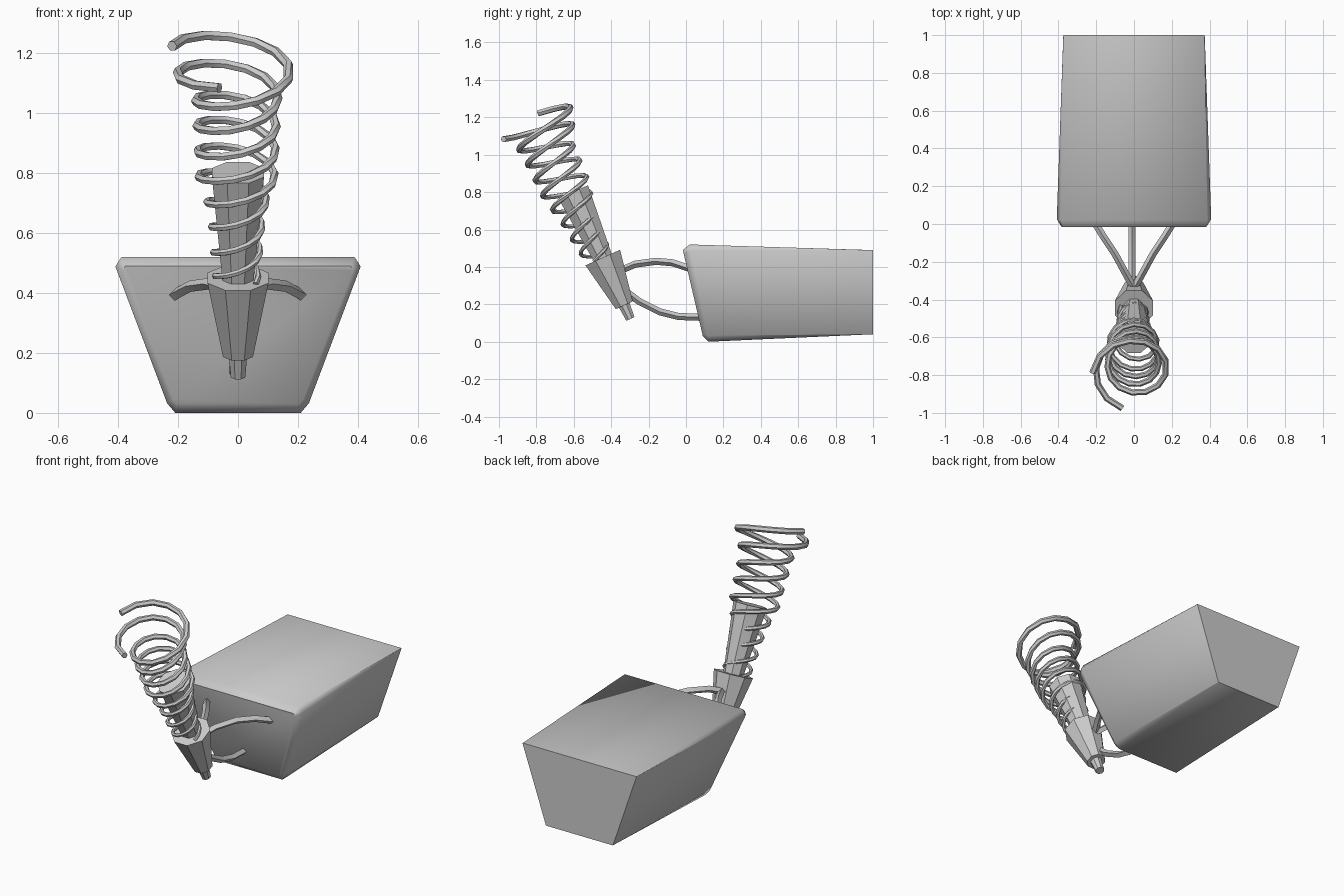
import bpy, bmesh
from math import sin, cos, pi, radians
from mathutils import Vector

cube = bpy.data.objects.get("Cube")
if cube:
    bpy.data.objects.remove(cube, do_unlink=True)

grey = bpy.data.materials.new("plain grey")
grey.use_nodes = True
grey.diffuse_color = (0.6, 0.6, 0.6, 1)
grey.node_tree.nodes["Principled BSDF"].inputs["Base Color"].default_value = (0.6, 0.6, 0.6, 1)

# Leaning axis shared by the cone, shaft and springs
ORIGIN = Vector((0, -0.445, 0.45))
AXIS = Vector((0, -0.41, 0.91)).normalized()
SIDE = Vector((1, 0, 0))
BACK = AXIS.cross(SIDE) * -1
if BACK.y < 0:
    BACK = -BACK


def on_axis(t, x=0, back=0):
    return ORIGIN + AXIS * t + SIDE * x + BACK * back


def smooth(obj, angle):
    bpy.ops.object.select_all(action='DESELECT')
    obj.select_set(True)
    bpy.context.view_layer.objects.active = obj
    bpy.ops.object.shade_smooth_by_angle(angle=radians(angle))


def loft(name, rings, angle):
    """Skin a list of equal point rings and cap both ends."""
    bm = bmesh.new()
    loops = [[bm.verts.new(p) for p in ring] for ring in rings]
    for a, b in zip(loops, loops[1:]):
        for i in range(len(a)):
            j = (i + 1) % len(a)
            bm.faces.new((a[i], a[j], b[j], b[i]))
    bm.faces.new(loops[0])
    bm.faces.new(loops[-1])
    bmesh.ops.recalc_face_normals(bm, faces=bm.faces)
    mesh = bpy.data.meshes.new(name)
    bm.to_mesh(mesh)
    bm.free()
    mesh.materials.append(grey)
    obj = bpy.data.objects.new(name, mesh)
    bpy.context.collection.objects.link(obj)
    smooth(obj, angle)
    return obj


def wire(name, points, radii, roundness):
    """Sweep a capped tube along points, then turn it into a mesh."""
    curve = bpy.data.curves.new(name, 'CURVE')
    curve.dimensions = '3D'
    curve.bevel_depth = 1
    curve.bevel_resolution = roundness
    curve.use_fill_caps = True
    curve.twist_mode = 'Z_UP'
    spline = curve.splines.new('POLY')
    spline.points.add(len(points) - 1)
    for sp, p, r in zip(spline.points, points, radii):
        sp.co = (*p, 1)
        sp.radius = r
    curve.materials.append(grey)
    obj = bpy.data.objects.new(name, curve)
    bpy.context.collection.objects.link(obj)
    bpy.ops.object.select_all(action='DESELECT')
    obj.select_set(True)
    bpy.context.view_layer.objects.active = obj
    bpy.ops.object.convert(target='MESH')
    smooth(bpy.context.object, 50)


def lerp_table(table, t):
    for (t0, v0), (t1, v1) in zip(table, table[1:]):
        if t <= t1:
            return v0 + (v1 - v0) * max(0, (t - t0) / (t1 - t0))
    return table[-1][1]


# Tapered trapezoid body with softened front rim
def section(top, bottom, z_top, z_bot, y_top, y_bot, cut):
    half = []
    for x, z in ((top - cut, z_top), (top - cut * 0.35, z_top - cut),
                 (bottom + cut * 0.35, z_bot + cut), (bottom - cut * 0.5, z_bot)):
        f = (z - z_bot) / (z_top - z_bot)
        half.append(Vector((x, y_bot + (y_top - y_bot) * f, z)))
    return half + [Vector((-p.x, p.y, p.z)) for p in reversed(half)]


loft("body", [
    section(0.39, 0.21, 0.49, 0.03, -0.017, 0.09, 0.015),
    section(0.42, 0.225, 0.52, 0, 0.02, 0.12, 0.032),
    section(0.375, 0.22, 0.49, 0.04, 1, 1, 0.002)], 62)


# Faceted parts along the leaning axis
def ring(t, radius, sides):
    return [on_axis(t, radius * sin((i + 0.5) * 2 * pi / sides),
                    -radius * cos((i + 0.5) * 2 * pi / sides)) for i in range(sides)]


def taper(name, t0, r0, t1, r1, sides):
    loft(name, [ring(t0, r0, sides), ring(t1, r1, sides)], 30)


taper("cone_socket", -0.28, 0.054, 0, 0.11, 8)
taper("cone_tip", -0.36, 0.026, -0.27, 0.034, 8)
taper("shaft", -0.02, 0.054, 0.385, 0.094, 8)

# Two interleaved springs that flare out at their free ends
PITCH = 0.185
common = [(0, 0.072), (0.2, 0.085), (0.3, 0.1), (0.38, 0.128), (0.66, 0.135)]
springs = {
    "spring_left_end": (0.80, 0.845, common + [(0.71, 0.155), (0.755, 0.18), (0.8, 0.175), (0.845, 0.215)]),
    "spring_front_end": (0.71, 0.795, common + [(0.71, 0.16), (0.755, 0.195), (0.795, 0.225)]),
}
offset = [(0, -0.02), (0.15, -0.03), (0.62, -0.03), (0.8, -0.005)]
for name, (t_back, t_end, radius) in springs.items():
    count = 62
    pts, thick = [], []
    for i in range(count):
        t = t_end * i / (count - 1)
        a = pi + (t - t_back) / PITCH * 2 * pi
        r = lerp_table(radius, t)
        pts.append(on_axis(t, r * sin(a) - 0.005, lerp_table(offset, t) - r * cos(a)))
        thick.append(0.010 + 0.009 * t)
    wire(name, pts, thick, 1)

# Three bent arms joining the cone to the body
upper = [(0, -0.34, 0.385), (0.04, -0.27, 0.415), (0.1, -0.16, 0.43),
         (0.16, -0.07, 0.422), (0.21, 0.01, 0.395), (0.22, 0.03, 0.385)]
lower = [(-0.01, -0.31, 0.26), (-0.01, -0.25, 0.215), (-0.01, -0.14, 0.16),
         (-0.01, -0.04, 0.135), (-0.01, 0.1, 0.13)]
for name, sign in (("upper_arm_left", 1), ("upper_arm_right", -1)):
    wire(name, [(sign * x, y, z) for x, y, z in upper], [0.019] * len(upper), 0)
wire("lower_arm", lower, [0.019] * len(lower), 0)
